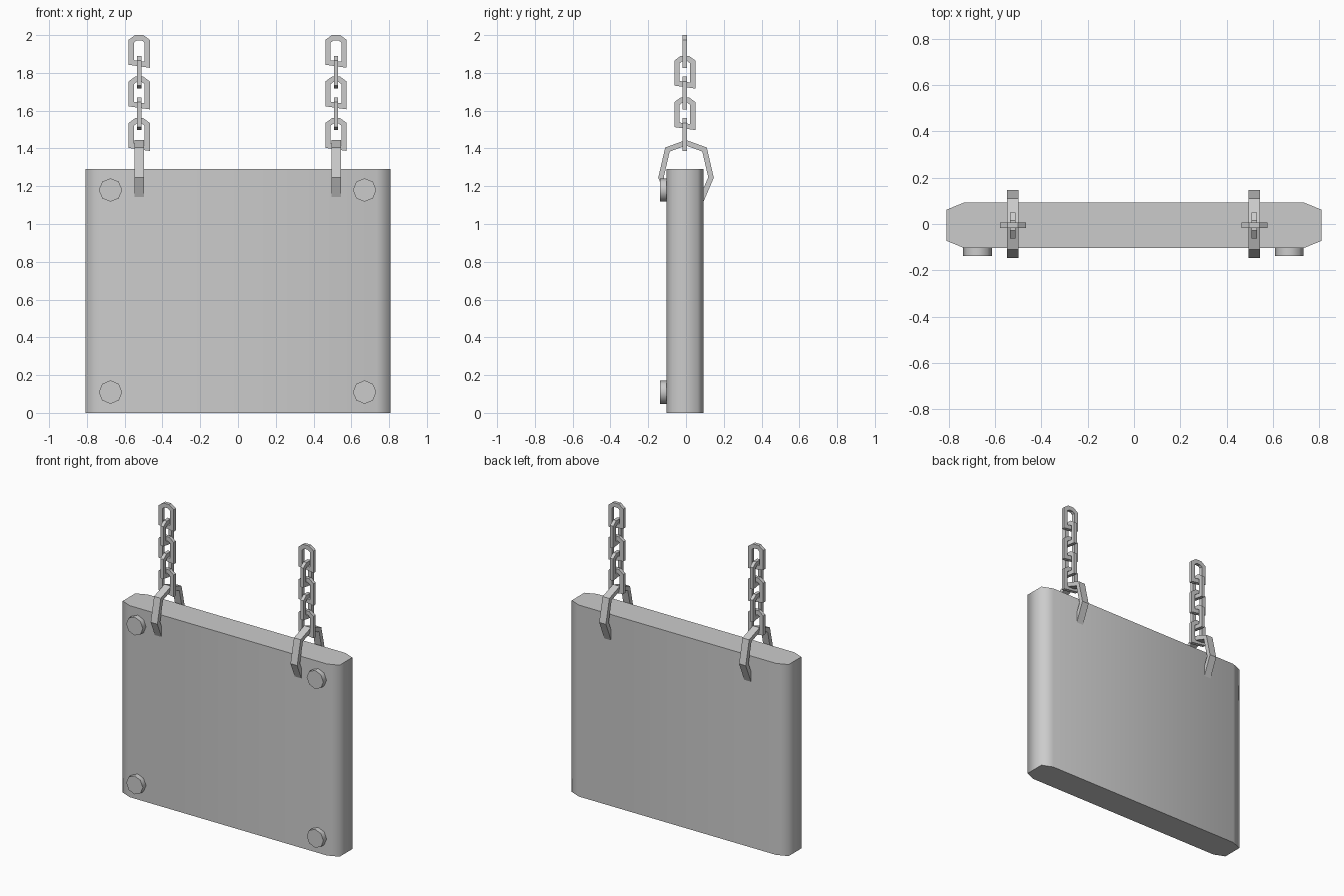
import bpy, bmesh, math
from mathutils import Vector

cube = bpy.data.objects.get("Cube")
if cube:
    bpy.data.objects.remove(cube, do_unlink=True)

grey = bpy.data.materials.new("plain grey")
grey.use_nodes = True
grey.diffuse_color = (0.6, 0.6, 0.6, 1)
grey.node_tree.nodes["Principled BSDF"].inputs["Base Color"].default_value = (0.6, 0.6, 0.6, 1)


def finish(bm, name, smooth_angle=None):
    bmesh.ops.recalc_face_normals(bm, faces=bm.faces)
    mesh = bpy.data.meshes.new(name)
    bm.to_mesh(mesh)
    bm.free()
    mesh.materials.append(grey)
    obj = bpy.data.objects.new(name, mesh)
    bpy.context.collection.objects.link(obj)
    if smooth_angle:
        bpy.ops.object.select_all(action="DESELECT")
        obj.select_set(True)
        bpy.context.view_layer.objects.active = obj
        bpy.ops.object.shade_smooth_by_angle(angle=math.radians(smooth_angle))
    return obj


def prism(name, outline, start, depth, smooth_angle):
    """Extrude a closed outline along depth."""
    bm = bmesh.new()
    face = bm.faces.new([bm.verts.new(Vector(p) + start) for p in outline])
    ext = bmesh.ops.extrude_face_region(bm, geom=[face])
    moved = [v for v in ext["geom"] if isinstance(v, bmesh.types.BMVert)]
    bmesh.ops.translate(bm, verts=moved, vec=depth)
    return finish(bm, name, smooth_angle)


def inset(points, thickness, closed):
    """Mitred offset to the left of a counter-clockwise path."""
    result, n = [], len(points)
    for i, p in enumerate(points):
        before = points[i - 1] if closed or i > 0 else None
        after = points[(i + 1) % n] if closed or i < n - 1 else None
        d1 = (p - before).normalized() if before else (after - p).normalized()
        d2 = (after - p).normalized() if after else d1
        n1, n2 = Vector((-d1.y, d1.x)), Vector((-d2.y, d2.x))
        result.append(p + (n1 + n2) * thickness / (1 + n1.dot(n2)))
    return result


def band(name, path, thickness, width, origin, sideways, closed):
    """Flat bar of rectangular section following a path in an upright plane."""
    outer = [Vector(p) for p in path]
    inner = inset(outer, thickness, closed)
    bm = bmesh.new()
    rings = []
    for a, b in zip(outer, inner):
        ring = []
        for p, w in ((a, -1), (a, 1), (b, 1), (b, -1)):
            w *= width / 2
            co = Vector((w, p.x, p.y)) if sideways else Vector((p.x, w, p.y))
            ring.append(bm.verts.new(co + origin))
        rings.append(ring)
    for i in range(len(rings) if closed else len(rings) - 1):
        r, s = rings[i], rings[(i + 1) % len(rings)]
        for k in range(4):
            j = (k + 1) % 4
            bm.faces.new((r[k], r[j], s[j], s[k]))
    if not closed:
        bm.faces.new(rings[0])
        bm.faces.new(rings[-1])
    return finish(bm, name)


# Board with bevelled upright edges
board = [(-0.735, -0.103, 0), (0.735, -0.103, 0), (0.808, -0.073, 0), (0.808, 0.062, 0),
         (0.735, 0.092, 0), (-0.735, 0.092, 0), (-0.808, 0.062, 0), (-0.808, -0.073, 0)]
prism("board", board, Vector((0, 0, 0)), Vector((0, 0, 1.29)), 75)

# Bolt heads on the front corners
octagon = [(0.062 * math.cos(k * math.pi / 4), 0, 0.062 * math.sin(k * math.pi / 4))
           for k in range(8)]
for side, x in (("right", -0.675), ("left", 0.67)):
    for level, z in (("top", 1.18), ("bottom", 0.11)):
        prism(f"{level}_{side}_bolt", octagon, Vector((x, -0.137, z)), Vector((0, 0.04, 0)), 50)

# Hooks gripping the board, each hanging from five alternating links
hook = [(0.085, 1.1), (0.147, 1.245), (0.11, 1.405), (0, 1.445),
        (-0.11, 1.405), (-0.147, 1.245), (-0.085, 1.1)]
link = [(-0.056, -0.157), (0.056, -0.173), (0.056, -0.025),
        (0.022, 0), (-0.022, 0), (-0.056, -0.025)]
for side, x in (("right", -0.523), ("left", 0.519)):
    band(f"{side}_hook", hook, 0.028, 0.05, Vector((x, 0, 0)), True, False)
    for i in range(5):
        origin = Vector((x, -0.006, 2.0 - 0.11 * i))
        band(f"{side}_chain_link_{i + 1}", link, 0.028, 0.023, origin, i % 2 == 1, True)
